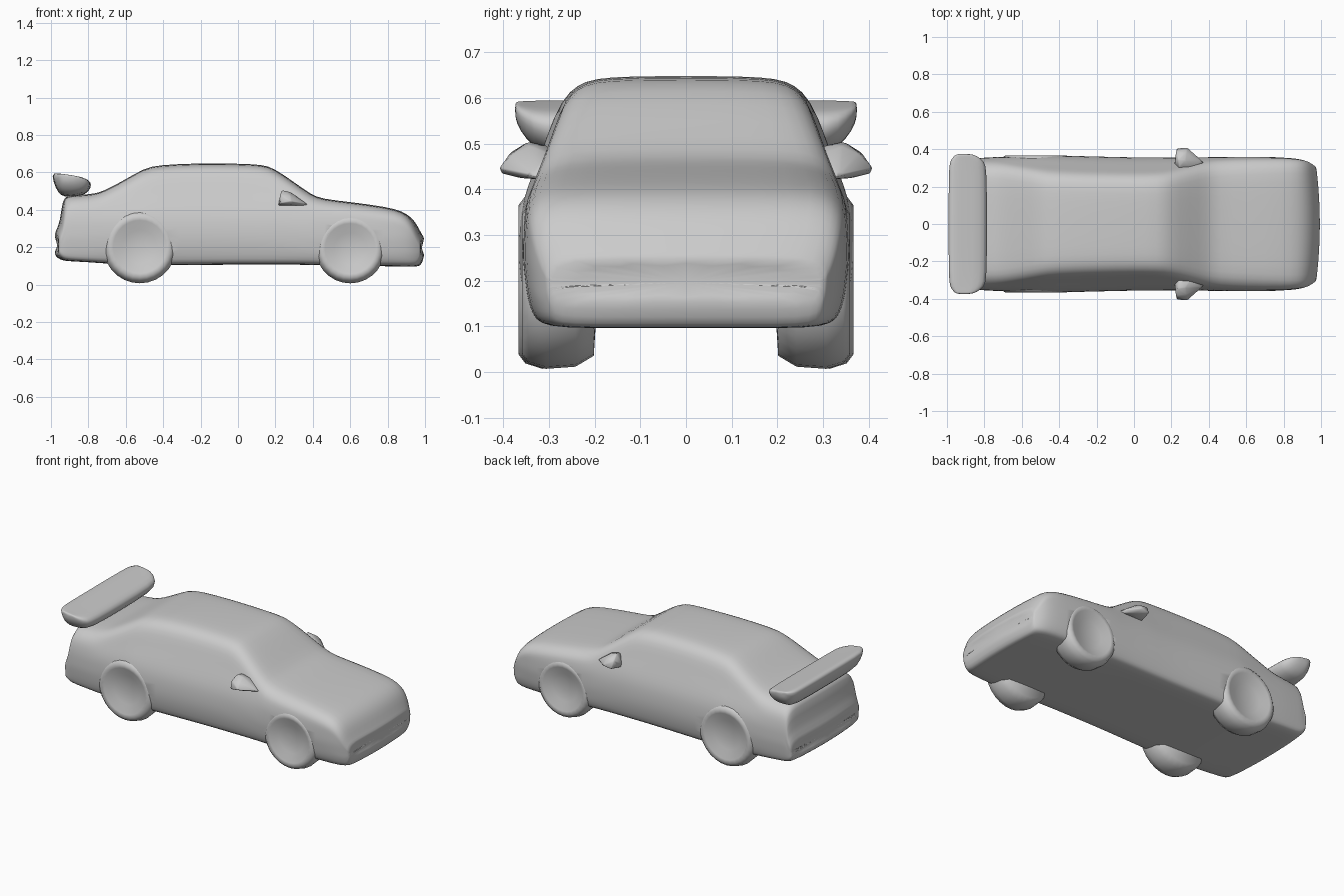
import bpy, bmesh, math

if "Cube" in bpy.data.objects:
    bpy.data.objects.remove(bpy.data.objects["Cube"])


def lerp(table, v):
    if v <= table[0][0]:
        return table[0][1]
    for (a, p), (b, q) in zip(table, table[1:]):
        if v <= b:
            return p + (q - p) * (v - a) / (b - a)
    return table[-1][1]


def make_object(name, bm, smooth=True):
    bmesh.ops.recalc_face_normals(bm, faces=bm.faces)
    for f in bm.faces:
        f.smooth = smooth
    me = bpy.data.meshes.new(name)
    bm.to_mesh(me)
    bm.free()
    ob = bpy.data.objects.new(name, me)
    bpy.context.collection.objects.link(ob)
    return ob


def loft(rings, caps=True):
    bm = bmesh.new()
    vs = [[bm.verts.new(p) for p in r] for r in rings]
    n = len(rings[0])
    for a, b in zip(vs, vs[1:]):
        for i in range(n):
            bm.faces.new((a[i], a[(i + 1) % n], b[(i + 1) % n], b[i]))
    if caps:
        bm.faces.new(vs[0])
        bm.faces.new(vs[-1])
    return bm


def subdivide(ob, levels):
    m = ob.modifiers.new("smooth", 'SUBSURF')
    m.levels = m.render_levels = levels


def revolve(name, profile, x, z, side, n=28):
    # profile holds (radius, y) pairs, turned about the axle
    rings = [[(x + r * math.cos(2 * math.pi * i / n), side * y,
               z + r * math.sin(2 * math.pi * i / n)) for i in range(n)]
             for r, y in profile]
    return make_object(name, loft(rings))


# Body: half width by height, and lengthwise width factor
SIDE = [(.10, .33), (.12, .345), (.16, .36), (.25, .37), (.34, .366), (.40, .352),
        (.45, .328), (.50, .312), (.56, .288), (.61, .27), (.65, .255)]
PLAN = [(-1, .91), (-.93, .935), (-.85, .955), (-.5, 1), (0, .965), (.3, .965),
        (.7, .978), (.85, .96), (.93, .92), (.97, .88), (1, .82)]
# stations: x, bottom z, top z
STATIONS = [(-.985, .18, .25), (-.978, .15, .285), (-.952, .135, .33), (-.94, .13, .46),
            (-.91, .125, .475), (-.8, .12, .48), (-.74, .115, .49), (-.68, .112, .518),
            (-.6, .105, .562), (-.5, .103, .62), (-.43, .103, .638), (-.2, .105, .648),
            (0, .107, .645), (.13, .107, .64), (.19, .107, .622), (.3, .107, .546),
            (.39, .105, .48), (.45, .103, .456), (.6, .10, .44), (.8, .098, .413),
            (.88, .097, .39), (.925, .096, .36), (.955, .097, .325), (.98, .1, .275),
            (.993, .14, .255), (.999, .165, .24)]


def body_ring(x, zb, zt):
    k = lerp(PLAN, x)
    w = lambda z: lerp(SIDE, z) * k
    half = [(.5 * w(zb), zb), (w(zb) - .035, zb), (w(zb), zb + .008)]
    lo, hi = zb + .025, zt - .045
    half += [(w(lo + (hi - lo) * i / 8), lo + (hi - lo) * i / 8) for i in range(9)]
    half += [(w(zt) - .013, zt - .018), (w(zt) - .05, zt - .003),
             (.5 * w(zt), zt + .001)]
    ring = [(0, zb)] + half + [(0, zt + .002)] + [(-y, z) for y, z in reversed(half)]
    bow = .03 * max(0, abs(x) - .85) / .15 * (1 if x > 0 else -1)
    return [(x - bow * (y / .36) ** 2, y, z) for y, z in ring]


body = make_object("car_body", loft([body_ring(*s) for s in STATIONS]))
subdivide(body, 1)

# Wheels, with shallow dishes cut in the body for their faces
TYRE = [(.002, .34), (.09, .34), (.142, .365), (.163, .367), (.183, .352), (.195, .315),
        (.19, .25), (.165, .21), (.002, .2)]
DISH = [(.002, .334), (.1, .334), (.16, .372), (.2, .4), (.002, .4)]
for end, x, r, inset in (("rear", -.525, 1, 0), ("front", .6, .95, .008)):
    for label, side in (("right", -1), ("left", 1)):
        z = .198 * r + .004
        fit = lambda prof: [(a * r, y - inset) for a, y in prof]
        revolve(f"{end}_{label}_wheel", fit(TYRE), x, z, side)
        cutter = revolve(f"{end}_{label}_dish_cutter", fit(DISH), x, z, side)
        cutter.hide_render = True
        cutter.display_type = 'WIRE'
        m = body.modifiers.new("dish", 'BOOLEAN')
        m.object = cutter
        m.operation = 'DIFFERENCE'

# Rear wing: side profile lofted across the car, tapering at the tips
WING = [(-1.0, .592), (-.97, .598), (-.9, .585), (-.82, .572), (-.785, .55), (-.785, .515),
        (-.82, .475), (-.9, .465), (-.95, .475), (-.975, .515)]
rings = []
for y, sx, sz in ((-.375, .35, .25), (-.365, .6, .5), (-.335, .9, .8), (-.29, 1, 1),
                  (0, 1, 1), (.29, 1, 1), (.335, .9, .8), (.365, .6, .5), (.375, .35, .25)):
    rings.append([(-.92 + (px + .92) * sx, y, .59 + (pz - .59) * sz) for px, pz in WING])
wing = make_object("rear_wing", loft(rings))
subdivide(wing, 1)

# Door mirrors
MIRROR = [(.215, .3, .42), (.38, .3, .42), (.37, .335, .43), (.22, .35, .425), (.3, .365, .425),
          (.23, .405, .435), (.285, .41, .445), (.225, .385, .48), (.28, .38, .478),
          (.235, .345, .505), (.275, .34, .497), (.24, .3, .495), (.3, .3, .48)]
for label, side in (("right", -1), ("left", 1)):
    bm = bmesh.new()
    for x, y, z in MIRROR:
        bm.verts.new((x, side * y, z))
    bmesh.ops.convex_hull(bm, input=bm.verts)
    bmesh.ops.bevel(bm, geom=bm.edges[:], offset=.004, segments=1, affect='EDGES')
    make_object(f"{label}_mirror", bm)
